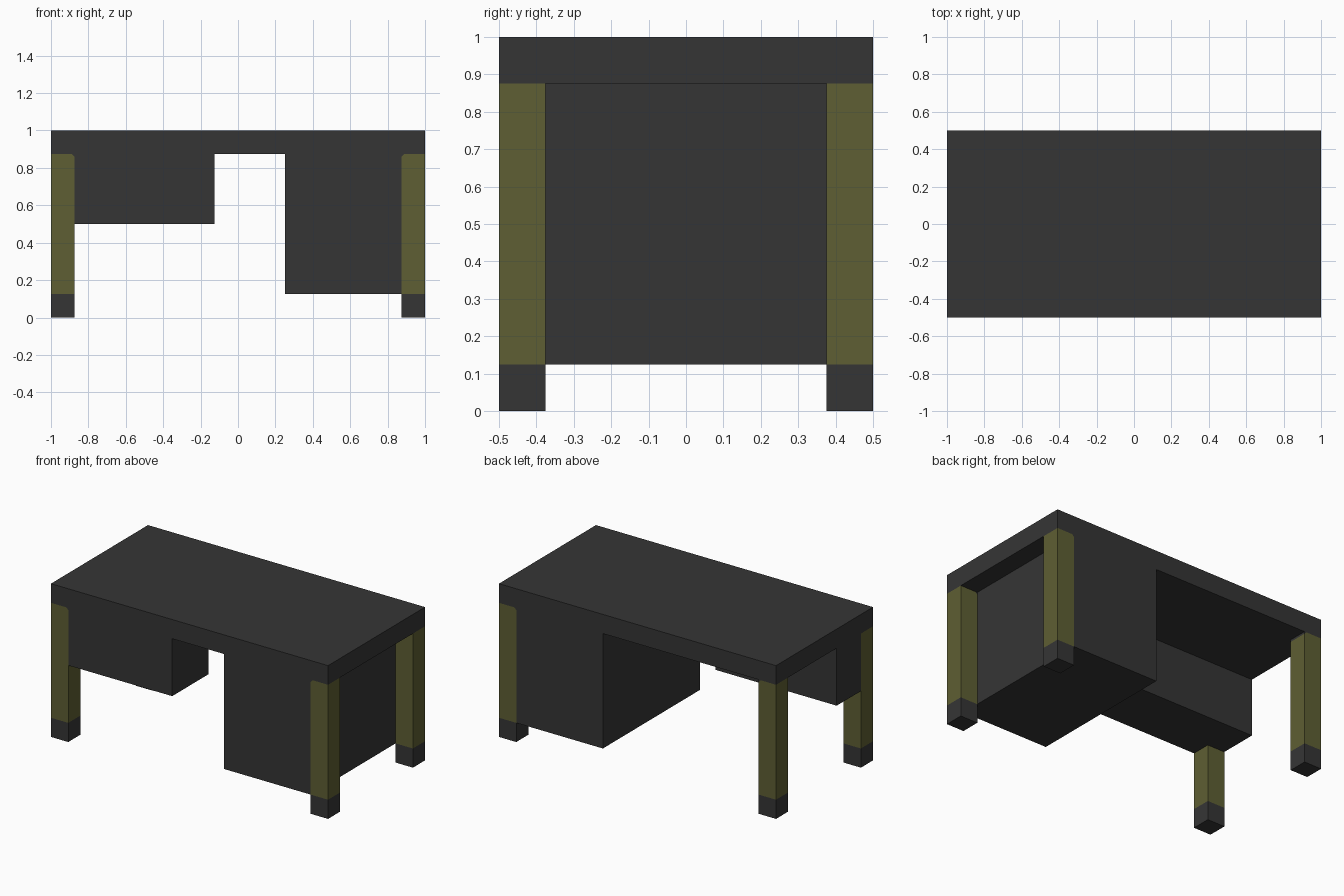
import bpy, bmesh
from mathutils import Vector

cube = bpy.data.objects.get("Cube")
if cube:
    bpy.data.objects.remove(cube, do_unlink=True)


def material(name, rgb):
    m = bpy.data.materials.new(name)
    m.use_nodes = True
    m.diffuse_color = (*rgb, 1)
    m.node_tree.nodes["Principled BSDF"].inputs["Base Color"].default_value = (*rgb, 1)
    return m


CHARCOAL = material("charcoal", (0.036, 0.036, 0.036))
OLIVE = material("olive", (0.112, 0.114, 0.033))


def prism(name, points, offset, mat):
    """Extrude a flat outline along an offset."""
    bm = bmesh.new()
    face = bm.faces.new([bm.verts.new(p) for p in points])
    new = bmesh.ops.extrude_face_region(bm, geom=[face])["geom"]
    bmesh.ops.translate(bm, vec=Vector(offset),
                        verts=[v for v in new if isinstance(v, bmesh.types.BMVert)])
    bmesh.ops.recalc_face_normals(bm, faces=bm.faces)
    mesh = bpy.data.meshes.new(name)
    bm.to_mesh(mesh)
    bm.free()
    mesh.materials.append(mat)
    obj = bpy.data.objects.new(name, mesh)
    bpy.context.collection.objects.link(obj)
    return obj


def box(name, lo, hi, mat):
    (x0, y0, z0), (x1, y1, z1) = lo, hi
    return prism(name, [(x0, y0, z0), (x1, y0, z0), (x1, y1, z0), (x0, y1, z0)],
                 (0, 0, z1 - z0), mat)


W, D, H = 1.0, 0.5, 1.0   # half width, half depth, height
T = 0.125                 # leg and top thickness
UNDER = H - T             # underside of the top

# Desk top
box("desk_top", (-W, -D, UNDER), (W, D, H), CHARCOAL)

# Tall cabinet between the left legs
box("tall_cabinet", (0.25, -D, T), (W - T, D, UNDER), CHARCOAL)

# Shallow drawer, notched around the front right leg
outline = [(-W, -D + T), (-W + T, -D + T), (-W + T, -D),
           (-0.125, -D), (-0.125, -0.125), (-W, -0.125)]
prism("shallow_drawer", [(x, y, 0.5) for x, y in outline],
      (0, 0, UNDER - 0.5), CHARCOAL)

# Legs: dark foot, olive post with a clipped inner top corner, dark corner block
C = 0.014
for sx, side in ((1, "left"), (-1, "right")):
    for sy, end in ((-1, "front"), (1, "back")):
        tag = f"{end}_{side}"
        y, depth = sy * D, (0, -sy * T, 0)
        outer, inner = sx * W, sx * (W - T)
        clip = sx * (W - T + C)
        prism(f"{tag}_foot", [(outer, y, 0), (inner, y, 0), (inner, y, T), (outer, y, T)],
              depth, CHARCOAL)
        prism(f"{tag}_leg", [(outer, y, T), (inner, y, T), (inner, y, UNDER - C),
                             (clip, y, UNDER), (outer, y, UNDER)], depth, OLIVE)
        prism(f"{tag}_corner_block", [(inner, y, UNDER - C), (clip, y, UNDER),
                                      (inner, y, UNDER)], depth, CHARCOAL)
